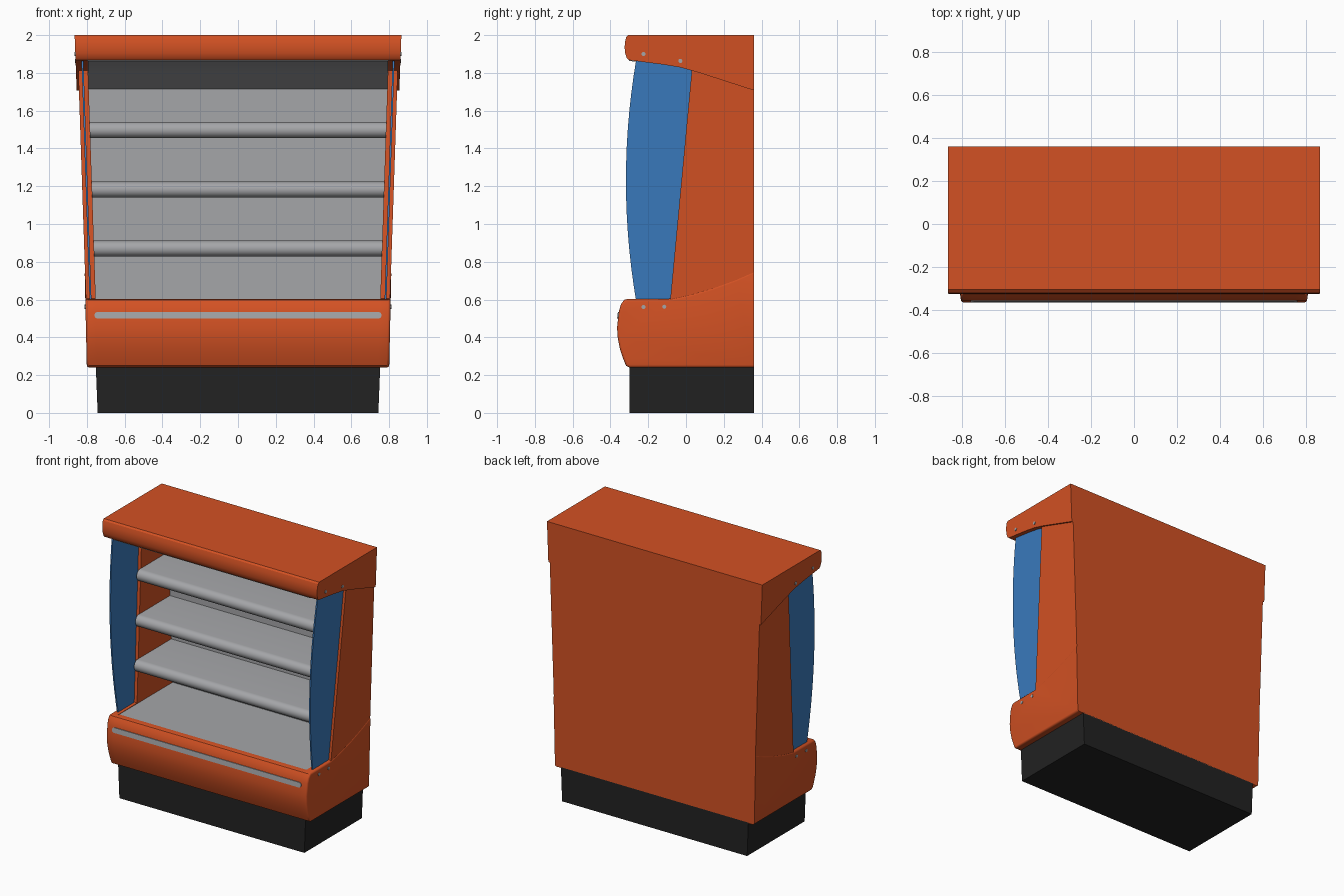
import bpy, bmesh, math
from mathutils import Matrix

if "Cube" in bpy.data.objects:
    bpy.data.objects.remove(bpy.data.objects["Cube"])


def material(name, rgb):
    m = bpy.data.materials.new(name)
    m.diffuse_color = (*rgb, 1)
    m.use_nodes = True
    m.node_tree.nodes["Principled BSDF"].inputs["Base Color"].default_value = m.diffuse_color
    return m


ORANGE = material("orange paint", (0.65, 0.083, 0.017))
GRAY = material("light gray metal", (0.375, 0.38, 0.395))
BLUE = material("blue glass", (0.042, 0.195, 0.51))
BLACK = material("black plinth", (0.016, 0.016, 0.016))


def finish(bm, name, mat):
    bmesh.ops.recalc_face_normals(bm, faces=bm.faces[:])
    me = bpy.data.meshes.new(name)
    bm.to_mesh(me)
    bm.free()
    ob = bpy.data.objects.new(name, me)
    bpy.context.collection.objects.link(ob)
    me.materials.append(mat)
    bpy.ops.object.select_all(action='DESELECT')
    ob.select_set(True)
    bpy.context.view_layer.objects.active = ob
    bpy.ops.object.shade_smooth_by_angle(angle=math.radians(32))
    return ob


def prism(name, prof, inner, outer, mat, rim=0.0):
    """(y, z) profile between two tapered planes x = a + b * z; rim rounds the outer edge."""
    bm = bmesh.new()
    rings = [[bm.verts.new((a + b * z, y, z)) for y, z in prof] for a, b in (inner, outer)]
    bm.faces.new(rings[0])
    cap = bm.faces.new(rings[1])
    n = len(prof)
    for i in range(n):
        j = (i + 1) % n
        bm.faces.new((rings[0][i], rings[0][j], rings[1][j], rings[1][i]))
    bmesh.ops.recalc_face_normals(bm, faces=bm.faces[:])
    if rim:
        edges = [e for e in cap.edges if min(v.co.y for v in e.verts) < 0.35]
        bmesh.ops.bevel(bm, geom=edges, offset=rim, segments=3, profile=0.5,
                        affect='EDGES', clamp_overlap=True)
    return finish(bm, name, mat)


def span(name, prof, plane, mat):
    return prism(name, prof, (-plane[0], -plane[1]), plane, mat)


def pair(name, prof, inner, outer, mat, rim=0.0):
    for side, s in (("left", -1), ("right", 1)):
        prism(f"{name}_{side}", prof, (s * inner[0], s * inner[1]),
              (s * outer[0], s * outer[1]), mat, rim)


def box(y0, y1, z0, z1):
    return [(y0, z0), (y1, z0), (y1, z1), (y0, z1)]


TUB = (0.795, 0.0225)
CANOPY = (0.79, 0.0375)
PANEL_OUT = (0.785, 0.0335)
PANEL_IN = (0.733, 0.0335)

# plinth
span("plinth", box(-0.30, 0.36, 0, 0.245), (0.743, 0.04), BLACK)

# lower tub: bulged front, cheeks rising toward the back
front = [(-0.30, 0.24), (-0.318, 0.25), (-0.332, 0.285), (-0.35, 0.34), (-0.361, 0.395),
         (-0.365, 0.45), (-0.355, 0.54), (-0.344, 0.575), (-0.328, 0.598), (-0.315, 0.602)]
cheek = front + [(-0.09, 0.604), (0.02, 0.628), (0.14, 0.664), (0.26, 0.708),
                 (0.36, 0.752), (0.36, 0.24)]
pair("tub_cheek", cheek, PANEL_IN, TUB, ORANGE, rim=0.014)
span("tub_body", front + [(-0.29, 0.602), (-0.29, 0.585), (0.36, 0.585), (0.36, 0.24)],
     PANEL_IN, ORANGE)
span("deck", box(-0.29, 0.34, 0.585, 0.60), PANEL_IN, GRAY)

# side panels and curved glass
pair("side_panel", [(-0.085, 0.58), (0.36, 0.58), (0.36, 1.73), (0.034, 1.85)],
     PANEL_IN, PANEL_OUT, ORANGE)
glass = [(-0.262, 0.58)]
for i in range(1, 14):
    t = i / 14
    glass.append((-0.262 - 0.056 * (1 - (2 * t - 1) ** 2), 0.58 + 1.30 * t))
glass += [(-0.262, 1.88), (0.05, 1.85), (-0.07, 0.58)]
pair("side_glass", glass, (0.756, 0.0335), (0.766, 0.0335), BLUE)

# back wall, gray inside and orange outside
span("inner_back", box(0.325, 0.336, 0.59, 1.74), PANEL_IN, GRAY)
span("outer_back", box(0.336, 0.36, 0.585, 1.74), PANEL_IN, ORANGE)

# canopy with gray ceiling
under = [(-0.303, 1.868), (-0.22, 1.857), (-0.12, 1.844), (-0.03, 1.829), (0.06, 1.804),
         (0.36, 1.707)]
nose = [(-0.305, 2.0), (-0.316, 1.99), (-0.323, 1.965), (-0.325, 1.935),
        (-0.322, 1.905), (-0.314, 1.88)]
span("canopy", nose + under + [(0.36, 2.0)], CANOPY, ORANGE)
ceiling = under[:-1] + [(0.33, 1.717)]
span("ceiling", [(y, z - 0.004) for y, z in ceiling] + [(y, z + 0.004) for y, z in ceiling[::-1]],
     (0.733, 0.0335), GRAY)

# shelves with rounded price rails
for k, zc in enumerate((0.87, 1.182, 1.498)):
    yc = -0.085 + 0.094 * (zc - 0.58) - 0.002
    r = 0.042
    prof = [(yc - r * math.cos(a), zc - r * math.sin(a))
            for a in [math.radians(-90 + 15 * i) for i in range(13)]]
    prof += [(yc + 0.012, zc - r), (yc + 0.012, zc + 0.014), (0.33, zc + 0.014), (0.33, zc + r)]
    span(f"shelf_{k + 1}", prof, (0.735, 0.0335), GRAY)

# bumper strip on the tub front
bm = bmesh.new()
loops = []
for off in (0.004, -0.005):
    ring = []
    for s in (1, -1):
        for i in range(9):
            a = math.radians(-90 + 22.5 * i)
            x = s * (0.742 + 0.018 * math.cos(a))
            z = 0.517 + s * 0.018 * math.sin(a)
            ring.append(bm.verts.new((x, -0.365 + (z - 0.45) * 0.111 + off, z)))
    loops.append(ring)
    bm.faces.new(ring)
for i in range(18):
    j = (i + 1) % 18
    bm.faces.new((loops[0][i], loops[0][j], loops[1][j], loops[1][i]))
finish(bm, "bumper_strip", GRAY)

# side screws
bm = bmesh.new()
for y, z, (a, b) in ((-0.225, 0.56, TUB), (-0.115, 0.562, TUB),
                     (-0.225, 1.90, CANOPY), (-0.03, 1.863, CANOPY)):
    for s in (-1, 1):
        m = Matrix.Translation((s * (a + b * z), y, z)) @ Matrix.Rotation(math.pi / 2, 4, 'Y')
        bmesh.ops.create_cone(bm, cap_ends=True, segments=12, radius1=0.011,
                              radius2=0.011, depth=0.008, matrix=m)
finish(bm, "screws", GRAY)
